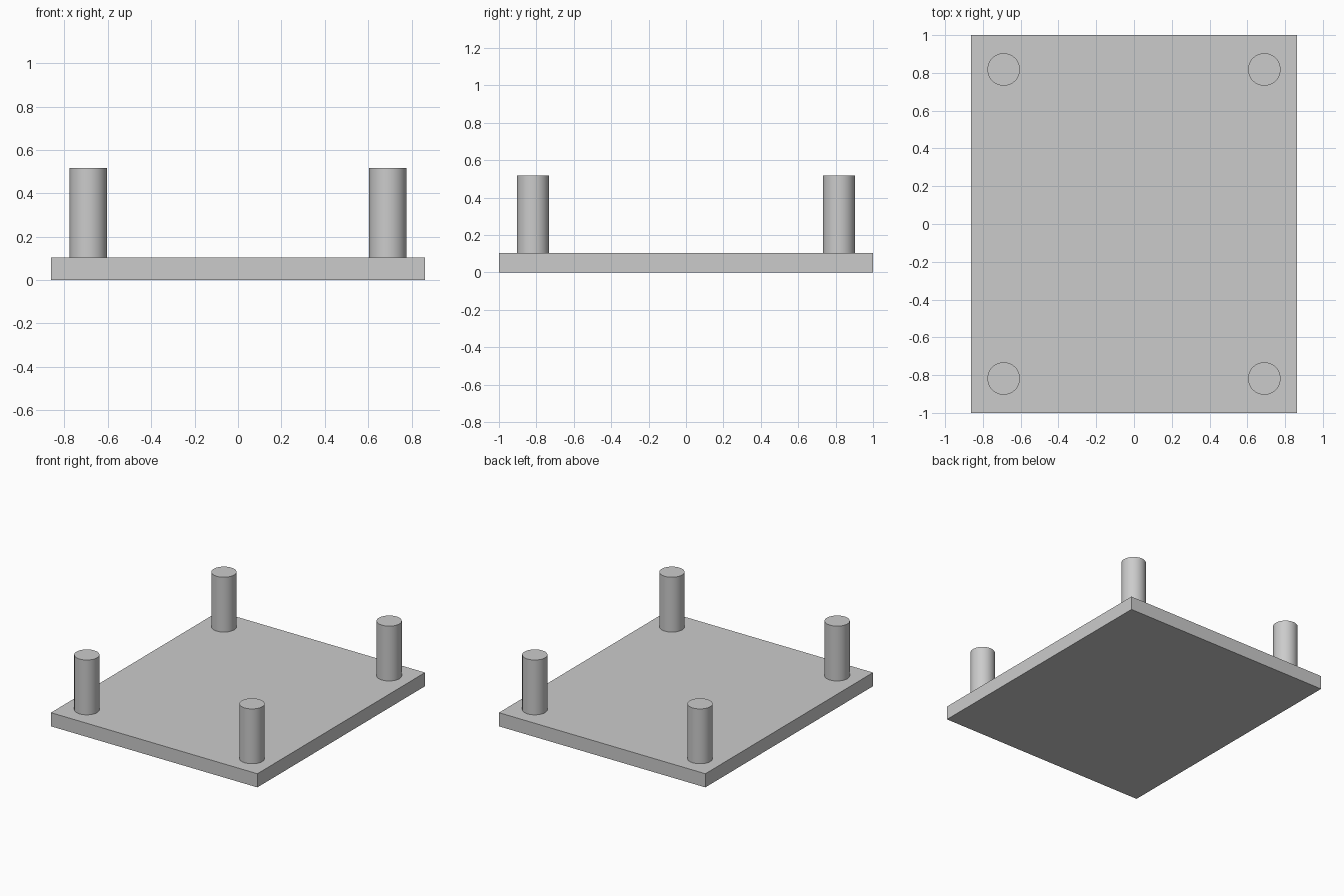
import bpy
import math

cube = bpy.data.objects.get("Cube")
if cube:
    bpy.data.objects.remove(cube, do_unlink=True)

GREY = (0.6, 0.6, 0.6, 1.0)
PLATE_SIZE = (1.724, 2.0, 0.103)
POST_RADIUS = 0.086
POST_TOP = 0.517
POST_X, POST_Y = 0.69, 0.818

# Single plain grey material
grey = bpy.data.materials.new("plain_grey")
grey.use_nodes = True
grey.diffuse_color = GREY
grey.node_tree.nodes["Principled BSDF"].inputs["Base Color"].default_value = GREY


def finish(name):
    obj = bpy.context.object
    obj.name = obj.data.name = name
    obj.data.materials.append(grey)
    bpy.ops.object.transform_apply(location=False, rotation=False, scale=True)
    return obj


# Flat base plate
bpy.ops.mesh.primitive_cube_add(size=1, location=(0, 0, PLATE_SIZE[2] / 2))
bpy.context.object.scale = PLATE_SIZE
finish("base_plate")

# Four round corner posts standing on the plate
for depth_name, sy in (("front", -1), ("back", 1)):
    for side_name, sx in (("right", -1), ("left", 1)):
        height = POST_TOP - PLATE_SIZE[2]
        bpy.ops.mesh.primitive_cylinder_add(
            vertices=64, radius=POST_RADIUS, depth=height,
            location=(sx * POST_X, sy * POST_Y, PLATE_SIZE[2] + height / 2))
        finish(f"{depth_name}_{side_name}_post")
        bpy.ops.object.shade_smooth_by_angle(angle=math.radians(30))
